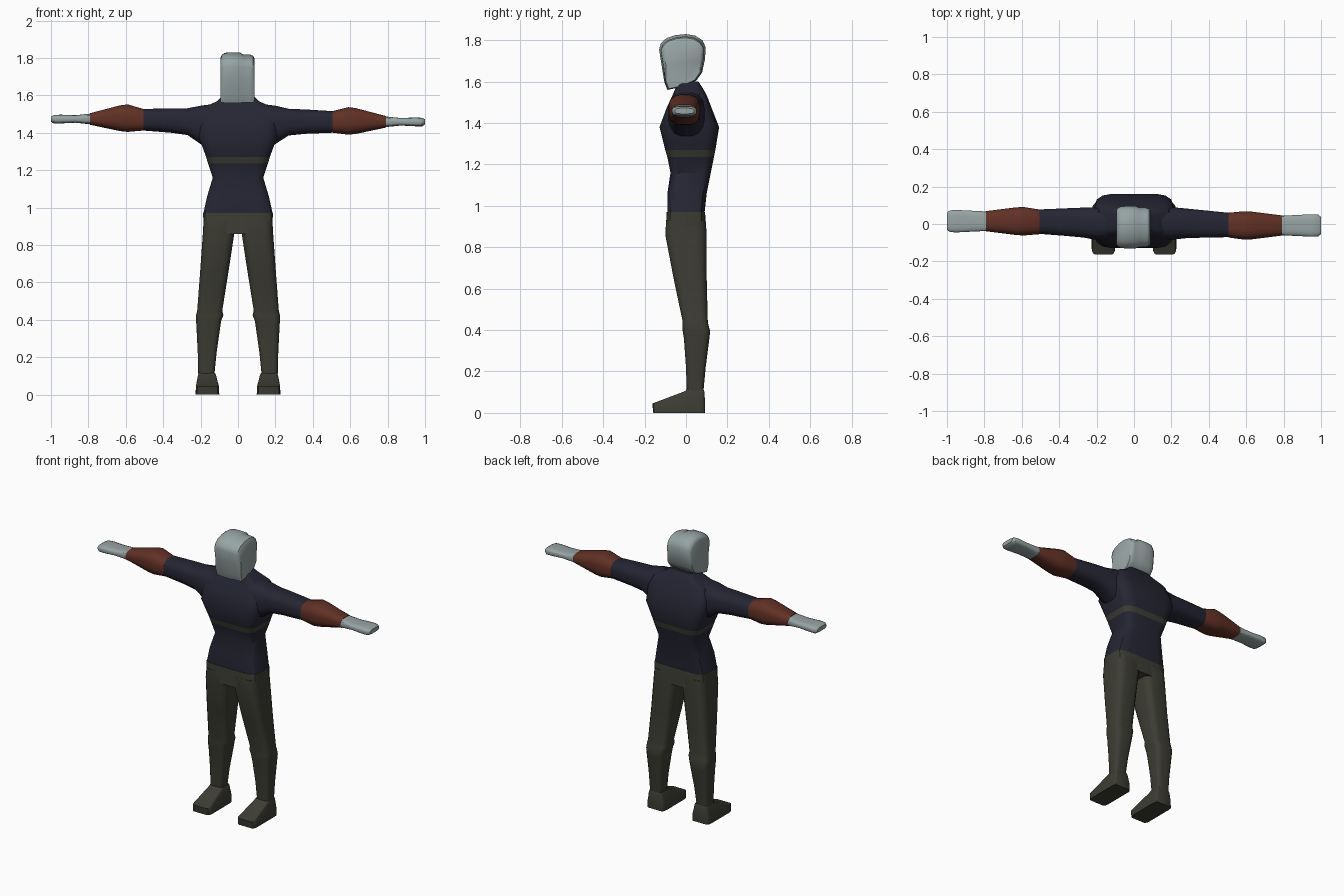
import bpy, bmesh, math
from mathutils import Vector

cube = bpy.data.objects.get("Cube")
if cube:
    bpy.data.objects.remove(cube)


def material(name, rgb):
    m = bpy.data.materials.new(name)
    m.use_nodes = True
    m.diffuse_color = (*rgb, 1)
    m.node_tree.nodes["Principled BSDF"].inputs["Base Color"].default_value = (*rgb, 1)
    return m


NAVY = material("navy_cloth", (0.019, 0.019, 0.035))
OLIVE = material("olive_cloth", (0.046, 0.046, 0.034))
BROWN = material("brown_leather", (0.12, 0.030, 0.018))
GREY = material("pale_grey", (0.31, 0.37, 0.37))


def skin(name, rings, mats, angle=35, rule=None):
    """Bridge a stack of equal rings and cap both ends."""
    bm = bmesh.new()
    loops = [[bm.verts.new(p) for p in ring] for ring in rings]
    n = len(loops[0])
    for a, b in zip(loops, loops[1:]):
        for i in range(n):
            j = (i + 1) % n
            bm.faces.new((a[i], a[j], b[j], b[i]))
    bm.faces.new(loops[0])
    bm.faces.new(loops[-1])
    bmesh.ops.recalc_face_normals(bm, faces=bm.faces)
    if rule:
        for f in bm.faces:
            f.material_index = rule(f.calc_center_median())
    me = bpy.data.meshes.new(name)
    bm.to_mesh(me)
    bm.free()
    for m in mats:
        me.materials.append(m)
    ob = bpy.data.objects.new(name, me)
    bpy.context.collection.objects.link(ob)
    bpy.ops.object.select_all(action="DESELECT")
    ob.select_set(True)
    bpy.context.view_layer.objects.active = ob
    bpy.ops.object.shade_smooth_by_angle(angle=math.radians(angle))
    return ob


def box_ring(axis, t, a0, a1, b0, b1, corner):
    """Rounded rectangle across an axis at distance t."""
    ca, cb, ha, hb = (a0 + a1) / 2, (b0 + b1) / 2, (a1 - a0) / 2, (b1 - b0) / 2
    pts = []
    for q, (sa, sb) in enumerate(((1, 1), (-1, 1), (-1, -1), (1, -1))):
        for k in range(4):
            ang = math.pi / 2 * (q + k / 3)
            a = ca + ha * (sa * (1 - corner) + corner * math.cos(ang))
            b = cb + hb * (sb * (1 - corner) + corner * math.sin(ang))
            pts.append(Vector((a, b, t) if axis == "z" else (t, a, b)))
    return pts


def loft(name, axis, sections, mats, corner, rule=None):
    return skin(name, [box_ring(axis, *s, corner) for s in sections], mats, rule=rule)


# Jumper with a chest stripe: height, half width, front, back
torso = [(0.97, 0.185, -0.09, 0.09), (1.06, 0.165, -0.09, 0.10), (1.16, 0.135, -0.075, 0.12),
         (1.235, 0.16, -0.09, 0.135), (1.27, 0.17, -0.10, 0.142), (1.38, 0.21, -0.128, 0.16),
         (1.47, 0.215, -0.095, 0.125), (1.535, 0.185, -0.065, 0.10),
         (1.57, 0.11, -0.05, 0.08), (1.60, 0.08, -0.035, 0.06)]
loft("jumper", "z", [(z, -w, w, f, b) for z, w, f, b in torso], [NAVY, OLIVE], 0.4,
     lambda c: int(1.236 < c.z < 1.269))

# Hips
loft("hips", "z", [(0.86, -0.185, 0.185, -0.10, 0.10), (0.97, -0.186, 0.186, -0.093, 0.092)],
     [OLIVE], 0.4)

# Head: side profile (y, z) swept across, with a small step in the crown
profile = [(-0.09, 1.56), (-0.105, 1.60), (-0.118, 1.68), (-0.13, 1.755), (-0.122, 1.785),
           (-0.095, 1.81), (-0.05, 1.825), (0.0, 1.83), (0.045, 1.822), (0.08, 1.80),
           (0.095, 1.765), (0.092, 1.71), (0.078, 1.645), (0.05, 1.605), (-0.02, 1.575)]
cy, cz = -0.02, 1.67
slices = [(-0.094, 0.82), (-0.088, 0.91), (-0.072, 0.98), (-0.05, 1), (0.01, 1),
          (0.028, 0.93), (0.062, 0.93), (0.08, 0.89), (0.089, 0.78)]
skin("head", [[Vector((x, cy + (y - cy) * (s if z > cz else (1 + s) / 2),
                       cz + (z - cz) * (s if z > cz else 0.75 + s / 4)))
               for y, z in profile] for x, s in slices], [GREY], 40)

# Arm sections: distance, back-front range, height range
sleeve = [(0.12, -0.085, 0.09, 1.30, 1.555), (0.20, -0.085, 0.09, 1.34, 1.545),
          (0.27, -0.075, 0.085, 1.387, 1.53), (0.36, -0.07, 0.078, 1.398, 1.528),
          (0.51, -0.064, 0.066, 1.407, 1.522)]
forearm = [(0.505, -0.066, 0.066, 1.407, 1.522), (0.59, -0.076, 0.076, 1.398, 1.545),
           (0.63, -0.074, 0.074, 1.402, 1.54), (0.79, -0.054, 0.054, 1.436, 1.498)]
hand = [(0.785, -0.052, 0.052, 1.438, 1.496), (0.87, -0.056, 0.056, 1.447, 1.487),
        (0.95, -0.06, 0.06, 1.443, 1.490), (0.985, -0.058, 0.058, 1.443, 1.488),
        (1.0, -0.046, 0.046, 1.453, 1.480)]

# Leg sections: height, inner, outer, front, back
leg = [(0.93, 0.01, 0.184, -0.096, 0.095), (0.86, 0.02, 0.188, -0.10, 0.10),
       (0.65, 0.052, 0.203, -0.06, 0.10), (0.45, 0.084, 0.218, -0.018, 0.105),
       (0.425, 0.078, 0.224, -0.016, 0.108), (0.395, 0.090, 0.224, -0.016, 0.117),
       (0.36, 0.095, 0.222, -0.01, 0.113), (0.22, 0.115, 0.215, 0.0, 0.095),
       (0.09, 0.128, 0.212, 0.004, 0.083)]
foot = [(0.0, 0.100, 0.227, -0.158, 0.092), (0.045, 0.102, 0.225, -0.163, 0.093),
        (0.105, 0.118, 0.214, -0.005, 0.088), (0.115, 0.122, 0.210, 0.004, 0.084)]


def arm_sections(sections, side):
    """The left arm hangs slightly lower and further forward."""
    out = []
    for x, y0, y1, z0, z1 in sections:
        k = max(0, min(1, (x - 0.2) / 0.4))
        dy, dz = -0.008 * k if side > 0 else 0.015 * k, -0.008 * k if side > 0 else 0.007 * k
        out.append((side * x, y0 + dy, y1 + dy, z0 + dz, z1 + dz))
    return out


for label, side in (("left", 1), ("right", -1)):
    loft(label + "_sleeve", "x", arm_sections(sleeve, side), [NAVY], 0.7)
    loft(label + "_forearm", "x", arm_sections(forearm, side), [BROWN], 0.7)
    loft(label + "_hand", "x", arm_sections(hand, side), [GREY], 0.6)
    for part, sections, corner in (("leg", leg, 0.5), ("foot", foot, 0.25)):
        rows = [(z, min(side * i, side * o), max(side * i, side * o), f, b)
                for z, i, o, f, b in sections]
        loft(label + "_" + part, "z", rows, [OLIVE], corner)
